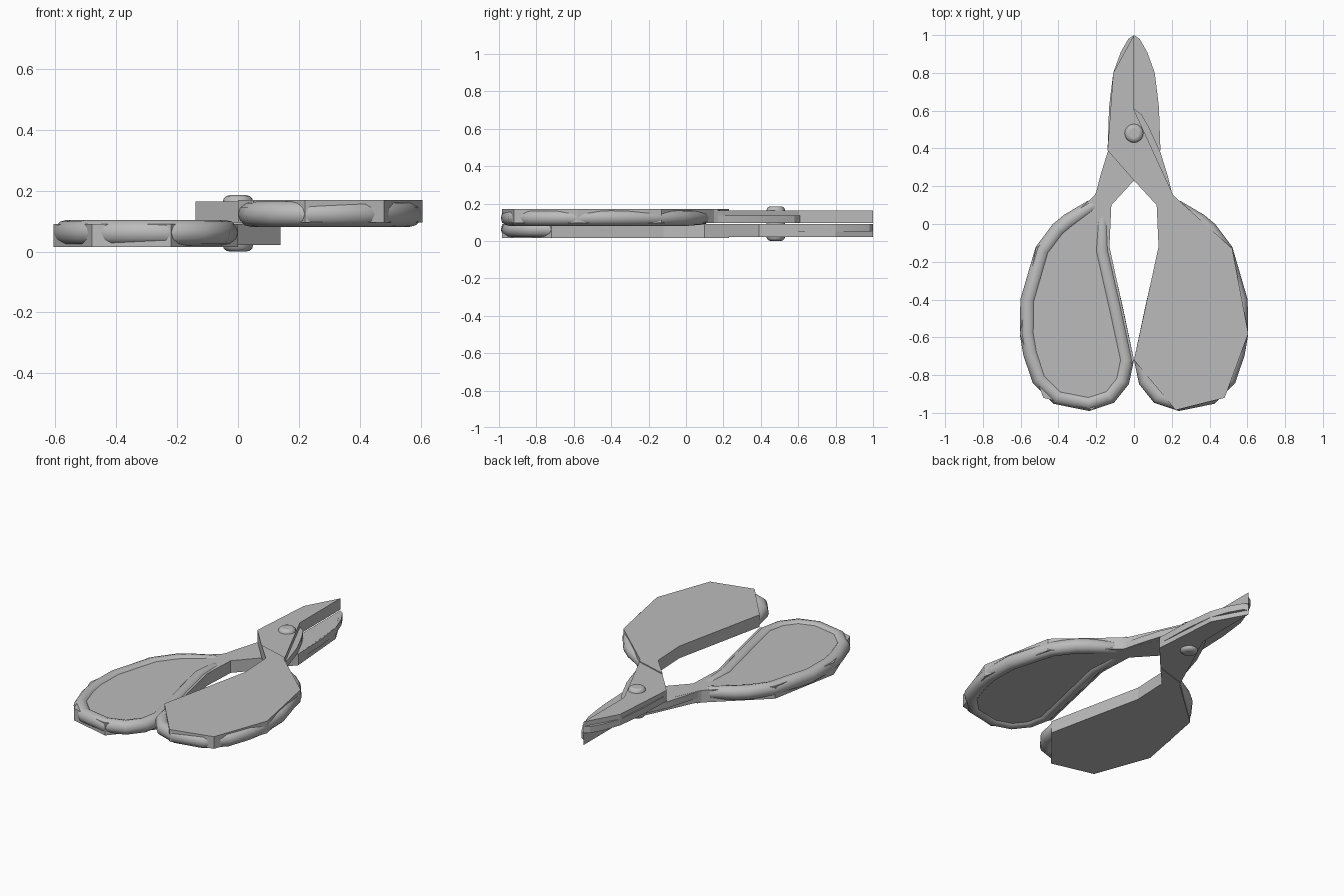
import bpy, bmesh, math
from mathutils import Matrix

cube = bpy.data.objects.get("Cube")
if cube:
    bpy.data.objects.remove(cube, do_unlink=True)

# One plain steel grey
steel = bpy.data.materials.new("steel_grey")
steel.use_nodes = True
GREY = (0.5, 0.5, 0.5, 1)
steel.diffuse_color = GREY
steel.node_tree.nodes["Principled BSDF"].inputs["Base Color"].default_value = GREY

MID = 0.0925  # height of the plane where the halves meet
TURN = (Matrix.Translation((0, 0, MID)) @ Matrix.Rotation(math.pi, 4, 'Y')
        @ Matrix.Translation((0, 0, -MID)))

# Outlines of the upper half
HANDLE = [(.2, .17), (.0, .23), (.12, .1), (.13, -.12), (0, -.72), (.22, -.985),
          (.48, -.92), (.605, -.58), (.52, -.13), (.21, .15)]
BLADE = [(0, 1), (-.11, .8), (-.14, .39), (0, .23), (.2, .17), (0, .605)]
BLADE_EDGE = [(0, 1), (-.03, .98), (-.07, .91), (-.11, .8), (-.132, .62), (-.14, .39),
              (0, .23), (.2, .17), (.18, .25), (.14, .38), (.08, .51), (.04, .58), (0, .61)]
# Grip path: x, y, relative thickness
GRIP = [(.165, .12, .4), (.23, .09, .85), (.345, .015, 1), (.40, -.03, 1), (.483, -.14, 1),
        (.56, -.405, 1), (.563, -.58, 1), (.545, -.685, 1), (.5, -.82, 1), (.405, -.915, 1),
        (.24, -.948, 1), (.13, -.912, 1), (.065, -.83, 1), (.042, -.72, 1), (.10, -.45, 1),
        (.17, -.14, 1), (.168, .0, .85), (.165, .1, .4)]


def finish(ob, flip, angle):
    if flip:
        ob.data.transform(TURN)
    ob.data.materials.clear()
    ob.data.materials.append(steel)
    bpy.ops.object.select_all(action='DESELECT')
    ob.select_set(True)
    bpy.context.view_layer.objects.active = ob
    bpy.ops.object.shade_smooth_by_angle(angle=math.radians(angle))


def prism(name, outline, low, high, flip):
    bm = bmesh.new()
    face = bm.faces.new([bm.verts.new((x, y, low)) for x, y in outline])
    ext = bmesh.ops.extrude_face_region(bm, geom=[face])
    top = [v for v in ext["geom"] if isinstance(v, bmesh.types.BMVert)]
    bmesh.ops.translate(bm, verts=top, vec=(0, 0, high - low))
    bmesh.ops.recalc_face_normals(bm, faces=bm.faces)
    mesh = bpy.data.meshes.new(name)
    bm.to_mesh(mesh)
    bm.free()
    ob = bpy.data.objects.new(name, mesh)
    bpy.context.collection.objects.link(ob)
    finish(ob, flip, 10)


def tube(name, path, z, radius, flip):
    curve = bpy.data.curves.new(name, 'CURVE')
    curve.dimensions = '3D'
    curve.bevel_depth = radius
    curve.bevel_resolution = 4
    curve.use_fill_caps = True
    spline = curve.splines.new('POLY')
    spline.points.add(len(path) - 1)
    for point, (x, y, r) in zip(spline.points, path):
        point.co = (x, y, z, 1)
        point.radius = r
    ob = bpy.data.objects.new(name, curve)
    bpy.context.collection.objects.link(ob)
    bpy.ops.object.select_all(action='DESELECT')
    ob.select_set(True)
    bpy.context.view_layer.objects.active = ob
    bpy.ops.object.convert(target='MESH')
    finish(bpy.context.object, flip, 40)


# Two identical halves, one turned over
for half, flip in (("upper", False), ("lower", True)):
    prism(half + "_handle_plate", HANDLE, .095, .17, flip)
    prism(half + "_blade", BLADE, .095, .164, flip)
    prism(half + "_blade_edge", BLADE_EDGE, .0955, .135, flip)
    tube(half + "_grip_rim", GRIP, .123, .042, flip)

# Pivot rivet with rounded heads
bpy.ops.mesh.primitive_cylinder_add(vertices=16, radius=.05, depth=2 * MID,
                                    location=(0, .48, MID))
rivet = bpy.context.object
rivet.name = "pivot_rivet"
bevel = rivet.modifiers.new("round_heads", 'BEVEL')
bevel.width = .022
bevel.segments = 3
bevel.limit_method = 'ANGLE'
bevel.angle_limit = math.radians(50)
finish(rivet, False, 40)
